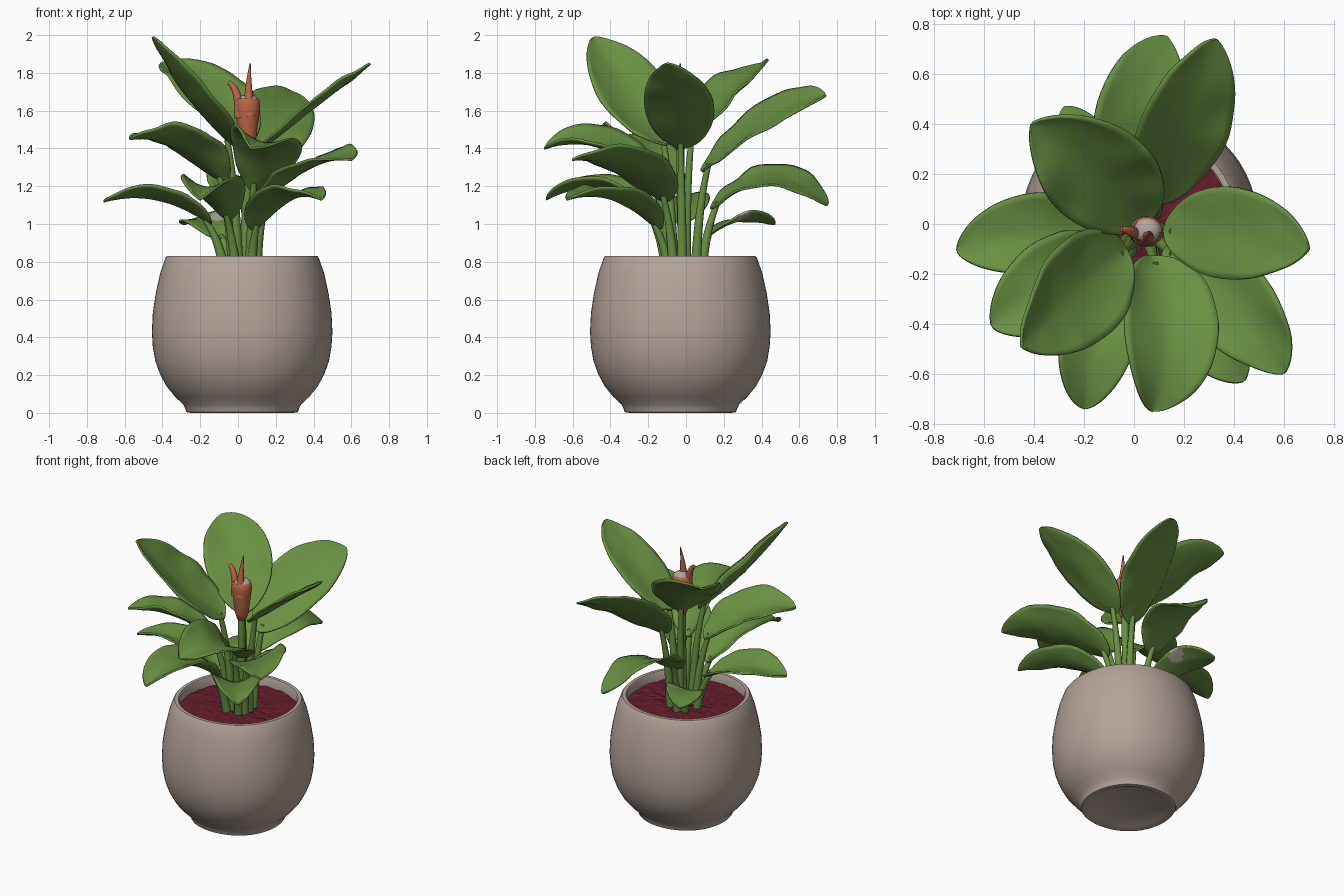
import bpy, bmesh, math, random
from mathutils import Vector, noise

random.seed(4)
cube = bpy.data.objects.get("Cube")
if cube:
    bpy.data.objects.remove(cube, do_unlink=True)


def material(name, r, g, b):
    m = bpy.data.materials.new(name)
    m.use_nodes = True
    m.diffuse_color = (r, g, b, 1)
    bsdf = m.node_tree.nodes["Principled BSDF"]
    bsdf.inputs["Base Color"].default_value = (r, g, b, 1)
    bsdf.inputs["Roughness"].default_value = 0.7
    return m


GREEN = material("leaf green", 0.14, 0.28, 0.055)
CLAY = material("pale clay", 0.46, 0.37, 0.32)
SOIL = material("dark red soil", 0.13, 0.012, 0.025)
CORAL = material("coral flower", 0.5, 0.13, 0.06)
GREY = material("pale flower core", 0.45, 0.38, 0.35)


def grid_object(name, rows, mat, closed=False, smooth=True):
    """Skin a list of equally long point rows with quads."""
    bm = bmesh.new()
    vs = [[bm.verts.new(p) for p in row] for row in rows]
    n = len(rows[0])
    for a, b in zip(vs, vs[1:]):
        for j in range(n if closed else n - 1):
            k = (j + 1) % n
            bm.faces.new((a[j], a[k], b[k], b[j]))
    bmesh.ops.remove_doubles(bm, verts=bm.verts, dist=0.0002)
    if closed:
        bmesh.ops.recalc_face_normals(bm, faces=bm.faces)
    me = bpy.data.meshes.new(name)
    bm.to_mesh(me)
    bm.free()
    me.materials.append(mat)
    ob = bpy.data.objects.new(name, me)
    bpy.context.collection.objects.link(ob)
    if smooth:
        bpy.ops.object.select_all(action="DESELECT")
        ob.select_set(True)
        bpy.context.view_layer.objects.active = ob
        bpy.ops.object.shade_smooth_by_angle(angle=math.radians(50))
    return ob


def lathe(name, profile, centre, mat, sides=64, jitter=0.0, squash=1.0, square=0.0):
    """Turn a profile; square swells the diagonals a little."""
    cx, cy = centre
    rows = []
    for r, z in profile:
        row = []
        for i in range(sides):
            a = math.tau * i / sides
            dz = random.uniform(-jitter, jitter) if r else 0
            rr = r * (1 + square * math.sin(2 * a) ** 2)
            row.append((cx + rr * math.cos(a), cy + squash * rr * math.sin(a), z + dz))
        rows.append(row)
    return grid_object(name, rows, mat, True, jitter == 0)


def bezier(a, c, b, t):
    return a * (1 - t) ** 2 + c * (2 * t * (1 - t)) + b * t * t


def tube(name, a, c, b, r0, r1, mat, sides=10, steps=14):
    rows = []
    for i in range(steps + 1):
        t = i / steps
        p = bezier(a, c, b, t)
        d = ((c - a) * (1 - t) + (b - c) * t).normalized()
        u = d.orthogonal() if abs(d.y) > 0.99 else d.cross(Vector((0, 1, 0)))
        u.normalize()
        v = d.cross(u)
        r = r0 + (r1 - r0) * t
        rows.append([p + r * (u * math.cos(math.tau * k / sides)
                              + v * math.sin(math.tau * k / sides)) for k in range(sides)])
    rows = [[a] * sides] + rows + [[b] * sides]
    return grid_object(name, rows, mat, True)


def leaf(name, base, tip, width, arch, bow, cup, roll):
    """Blade and stalk; bow bends it leftward, cup lifts the edges, roll lifts the left edge."""
    a, b = Vector(base), Vector(tip)
    flat = Vector((b.x - a.x, b.y - a.y, 0)).normalized()
    left = Vector((-flat.y, flat.x, 0))
    c = (a + b) / 2 + Vector((0, 0, arch)) + left * bow
    long, wide = 28, 14
    rows = []
    for i in range(long + 1):
        t = (1 - math.cos(math.pi * i / long)) / 2
        p = bezier(a, c, b, t)
        d = ((c - a) * (1 - t) + (b - c) * t).normalized()
        across = (left - d * left.dot(d)).normalized()
        side = across * math.cos(roll) + d.cross(across) * math.sin(roll)
        normal = d.cross(side)
        half = width * 0.5 * (t ** 0.6 * (1 - t) ** 0.7) / 0.408
        row = []
        for j in range(wide + 1):
            s = 2 * j / wide - 1
            q = p + side * (half * s) + normal * (cup * abs(s) ** 1.6 * half / width * 2)
            wave = noise.noise(q * 7) * 0.022 * abs(s) * min(1, half * 8)
            row.append(q + normal * wave)
        rows.append(row)
    blade = grid_object(name + "_blade", rows, GREEN)
    mod = blade.modifiers.new("thickness", "SOLIDIFY")
    mod.thickness = 0.012
    mod.offset = 0
    root = Vector((0.02 + a.x * 0.65, a.y * 0.65, 0.74))
    bend = root.lerp(a, 0.35)
    bend.z = root.z + (a.z - root.z) * 0.65
    tube(name + "_stalk", root, bend, bezier(a, c, b, 0.06), 0.029, 0.015, GREEN)
    return blade


# Pot with foot, rounded belly, rim and inner wall
CENTRE = (0.022, -0.03)
lathe("pot", [(0, 0.012), (0.25, 0.012), (0.27, 0), (0.295, 0.004), (0.302, 0.025),
              (0.312, 0.045), (0.355, 0.085), (0.4, 0.14), (0.435, 0.205), (0.46, 0.275),
              (0.473, 0.35), (0.478, 0.43), (0.473, 0.53), (0.458, 0.63), (0.434, 0.74),
              (0.406, 0.82), (0.398, 0.83), (0.375, 0.83), (0.368, 0.82), (0.375, 0.72)],
      CENTRE, CLAY, square=0.022)

# Lumpy soil
lathe("soil", [(0.376 * k / 14, 0.762) for k in range(15)], CENTRE, SOIL, 56, 0.006,
      square=0.022)

# Leaves: base, tip, width, arch, bow, cup, roll
leaves = {
    "upper_front_right_leaf": ((-0.03, -0.1, 1.42), (-0.45, -0.49, 1.99), 0.42, -0.08, -0.03, 0.06, -0.35),
    "upper_left_leaf": ((0.12, -0.03, 1.4), (0.7, -0.1, 1.85), 0.37, 0, 0.05, 0.02, 0),
    "upper_back_right_leaf": ((0.04, 0, 1.42), (-0.41, 0.4, 1.85), 0.43, 0.1, -0.07, 0.06, -0.2),
    "upper_back_leaf": ((0.1, 0.08, 1.28), (0.33, 0.74, 1.68), 0.4, 0.14, 0.03, 0.02, 0.5),
    "lower_back_leaf": ((-0.02, 0.13, 1.08), (0.13, 0.75, 1.1), 0.38, 0.3, 0.06, 0.02, 0.3),
    "low_right_leaf": ((-0.14, -0.03, 1.0), (-0.71, -0.11, 1.12), 0.32, 0.14, -0.05, 0.05, 0.1),
    "middle_right_leaf": ((-0.07, -0.1, 1.22), (-0.57, -0.41, 1.45), 0.37, 0.16, 0, 0.06, 0.2),
    "middle_front_leaf": ((0.07, -0.13, 1.18), (0.07, -0.75, 1.4), 0.39, 0.23, 0.13, 0.07, -0.25),
    "low_front_leaf": ((-0.05, -0.16, 1.02), (-0.2, -0.74, 1.13), 0.31, 0.22, -0.04, 0.07, -0.05),
    "middle_front_left_leaf": ((0.12, -0.1, 1.12), (0.6, -0.6, 1.34), 0.36, 0.15, 0.1, 0.04, 0.25),
    "low_front_left_leaf": ((0.08, -0.14, 0.97), (0.44, -0.63, 1.13), 0.31, 0.16, 0, 0.06, 0),
}
for leaf_name, spec in leaves.items():
    leaf(leaf_name, *spec)

# Small low leaf with a pale patch near its inner edge
small = leaf("low_back_right_leaf", (-0.08, 0.1, 0.92), (-0.28, 0.47, 1.0),
             0.24, 0.12, 0, 0.02, -0.25).data
small.materials.append(GREY)
for face in small.polygons:
    if (face.center.xy - Vector((-0.11, 0.29))).length < 0.045:
        face.material_index = 1

# Flower: stalk, cupped hood, pale core and two pointed tips
BLOOM = (0.05, -0.03)


def at(dx, dy, z):
    return Vector((BLOOM[0] + dx, BLOOM[1] + dy, z))


tube("flower_stalk", at(-0.02, 0.02, 0.74), at(0, 0, 1.1), at(0, 0, 1.42), 0.028, 0.022, GREEN)
lathe("flower_hood", [(0, 1.38), (0.03, 1.4), (0.046, 1.45), (0.056, 1.53), (0.066, 1.6),
                      (0.067, 1.63), (0.062, 1.66), (0.056, 1.665), (0.052, 1.6)],
      BLOOM, CORAL, 32, squash=0.9)
lathe("flower_core", [(0, 1.6), (0.056, 1.64), (0.052, 1.665), (0.035, 1.68), (0, 1.685)],
      at(0.003, 0.005, 0).xy, GREY, 24, squash=0.9)
tube("flower_tall_tip", at(0.012, -0.028, 1.57), at(0, -0.02, 1.72), at(0.015, 0, 1.85),
     0.034, 0.003, CORAL)
tube("flower_side_tip", at(-0.038, -0.015, 1.56), at(-0.045, 0, 1.72), at(-0.1, 0.01, 1.75),
     0.03, 0.012, CORAL)
